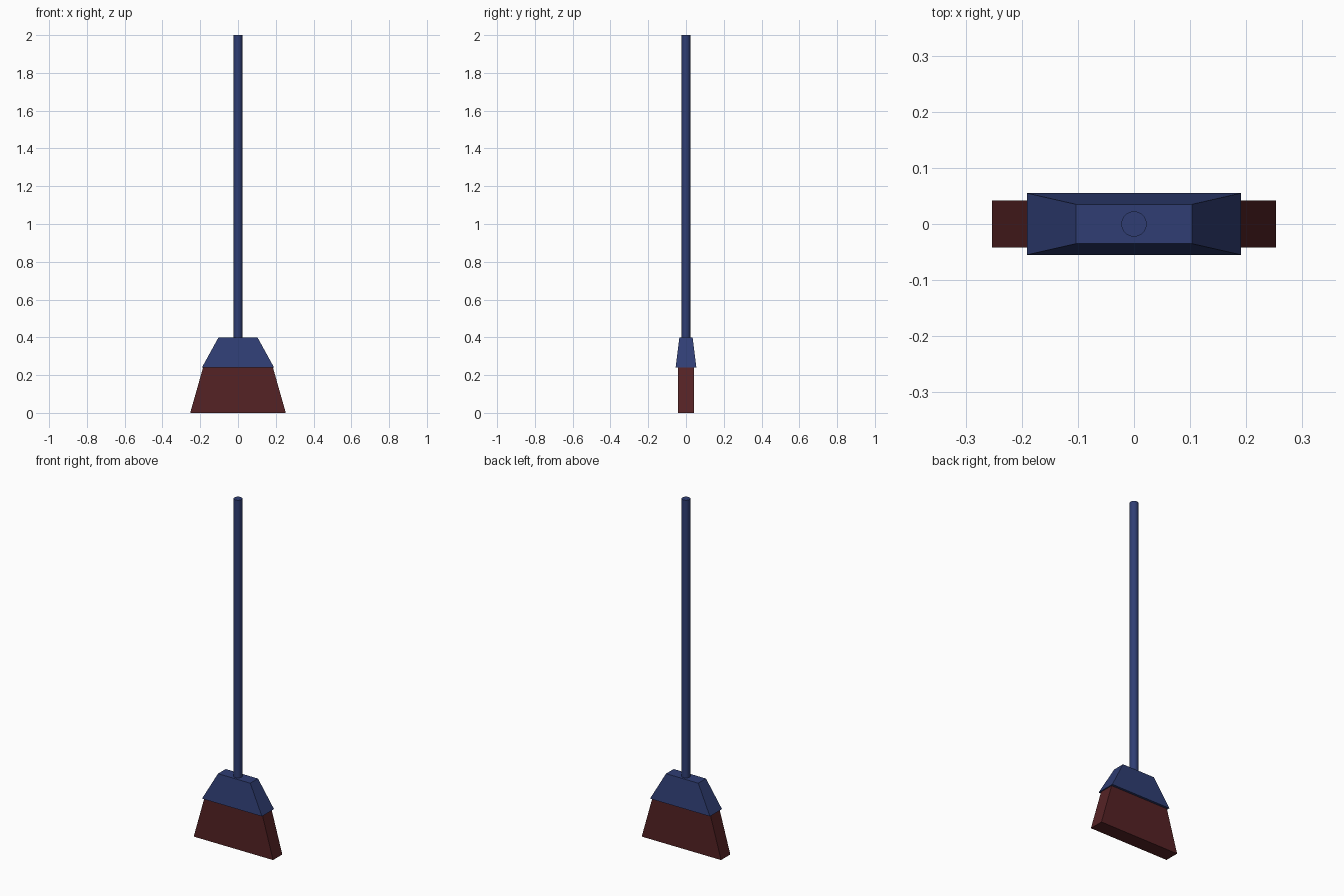
import bpy
import bmesh

if "Cube" in bpy.data.objects:
    bpy.data.objects.remove(bpy.data.objects["Cube"])


def material(name, rgb):
    m = bpy.data.materials.new(name)
    m.diffuse_color = (*rgb, 1.0)
    m.use_nodes = True
    m.node_tree.nodes["Principled BSDF"].inputs["Base Color"].default_value = m.diffuse_color
    return m


def add_object(name, bm, mat):
    mesh = bpy.data.meshes.new(name)
    bmesh.ops.recalc_face_normals(bm, faces=bm.faces)
    bm.to_mesh(mesh)
    bm.free()
    mesh.materials.append(mat)
    obj = bpy.data.objects.new(name, mesh)
    bpy.context.collection.objects.link(obj)
    return obj


def tapered_box(name, z0, z1, bottom, top, mat):
    """Box whose half sizes (x, y) go from bottom to top."""
    bm = bmesh.new()
    bmesh.ops.create_cube(bm, size=2)
    for v in bm.verts:
        hx, hy = top if v.co.z > 0 else bottom
        v.co = (v.co.x * hx, v.co.y * hy, z1 if v.co.z > 0 else z0)
    return add_object(name, bm, mat)


blue = material("navy blue", (0.029, 0.048, 0.174))
red = material("dark red", (0.090, 0.016, 0.018))

# Bristles flare towards the floor; the head overhangs them
tapered_box("bristles", 0.0, 0.24, (0.253, 0.042), (0.185, 0.042), red)
tapered_box("broom_head", 0.24, 0.40, (0.191, 0.055), (0.103, 0.035), blue)

# Round handle standing on the head
bm = bmesh.new()
bmesh.ops.create_cone(bm, cap_ends=True, segments=32, radius1=0.0225,
                      radius2=0.0225, depth=1.6)
bmesh.ops.translate(bm, verts=bm.verts, vec=(0, 0, 1.2))
handle = add_object("handle", bm, blue)
for p in handle.data.polygons:
    p.use_smooth = len(p.vertices) == 4
